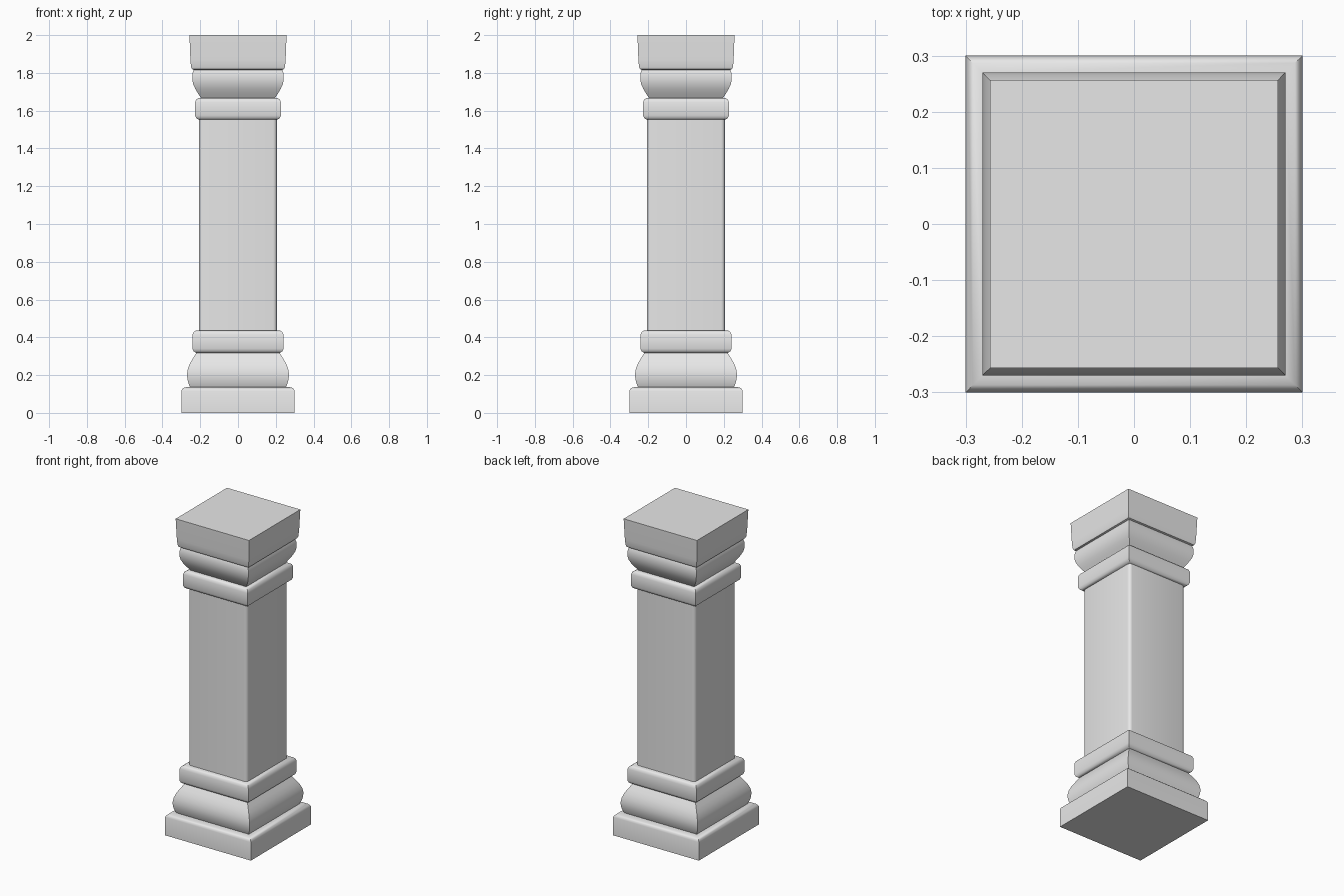
import bpy
import bmesh
import math

if "Cube" in bpy.data.objects:
    bpy.data.objects.remove(bpy.data.objects["Cube"], do_unlink=True)

stone = bpy.data.materials.new("grey_stone")
stone.use_nodes = True
stone.diffuse_color = (0.8, 0.8, 0.8, 1)
stone.node_tree.nodes["Principled BSDF"].inputs["Base Color"].default_value = (0.8, 0.8, 0.8, 1)


def finish(bm, name):
    mesh = bpy.data.meshes.new(name)
    bmesh.ops.recalc_face_normals(bm, faces=bm.faces)
    bm.to_mesh(mesh)
    bm.free()
    mesh.materials.append(stone)
    obj = bpy.data.objects.new(name, mesh)
    bpy.context.collection.objects.link(obj)
    bpy.ops.object.select_all(action="DESELECT")
    obj.select_set(True)
    bpy.context.view_layer.objects.active = obj
    bpy.ops.object.shade_smooth_by_angle(angle=math.radians(35))
    return obj


def square_moulding(name, profile):
    """Sweep (half width, height) points round a square and cap both ends."""
    bm = bmesh.new()
    rings = [[bm.verts.new((sx * r, sy * r, z))
              for sx, sy in ((-1, -1), (1, -1), (1, 1), (-1, 1))]
             for r, z in profile]
    for low, high in zip(rings, rings[1:]):
        for i in range(4):
            j = (i + 1) % 4
            bm.faces.new((low[i], low[j], high[j], high[i]))
    bm.faces.new(rings[0][::-1])
    bm.faces.new(rings[-1])
    return finish(bm, name)


def band(name, half, low, high):
    """Square collar with softened top and bottom edges."""
    square_moulding(name, [(half - 0.018, low), (half - 0.006, low + 0.008),
                           (half, low + 0.022), (half, high - 0.022),
                           (half - 0.006, high - 0.008), (half - 0.018, high)])


# Base
square_moulding("plinth", [(0.3, 0), (0.3, 0.115), (0.296, 0.125),
                           (0.287, 0.133), (0.27, 0.137)])
square_moulding("base_cushion", [(0.254, 0.137), (0.262, 0.155), (0.268, 0.18),
                                 (0.27, 0.205), (0.265, 0.235), (0.253, 0.265),
                                 (0.238, 0.29), (0.219, 0.32)])
band("base_band", 0.241, 0.318, 0.436)

# Shaft with rounded vertical corners
bm = bmesh.new()
bmesh.ops.create_cube(bm, size=1)
for v in bm.verts:
    v.co.x *= 0.412
    v.co.y *= 0.412
    v.co.z = 0.43 if v.co.z < 0 else 1.56
upright = [e for e in bm.edges if abs(e.verts[0].co.z - e.verts[1].co.z) > 1]
bmesh.ops.bevel(bm, geom=upright, offset=0.02, segments=4, profile=0.5, affect="EDGES")
finish(bm, "shaft")

# Capital
band("capital_band", 0.227, 1.552, 1.667)
square_moulding("capital_cushion", [(0.194, 1.665), (0.211, 1.69), (0.226, 1.715),
                                    (0.237, 1.74), (0.242, 1.765), (0.242, 1.785),
                                    (0.239, 1.805), (0.233, 1.818)])
square_moulding("capital_block", [(0.234, 1.816), (0.244, 1.82), (0.249, 1.833),
                                  (0.252, 1.87), (0.257, 2.0)])
